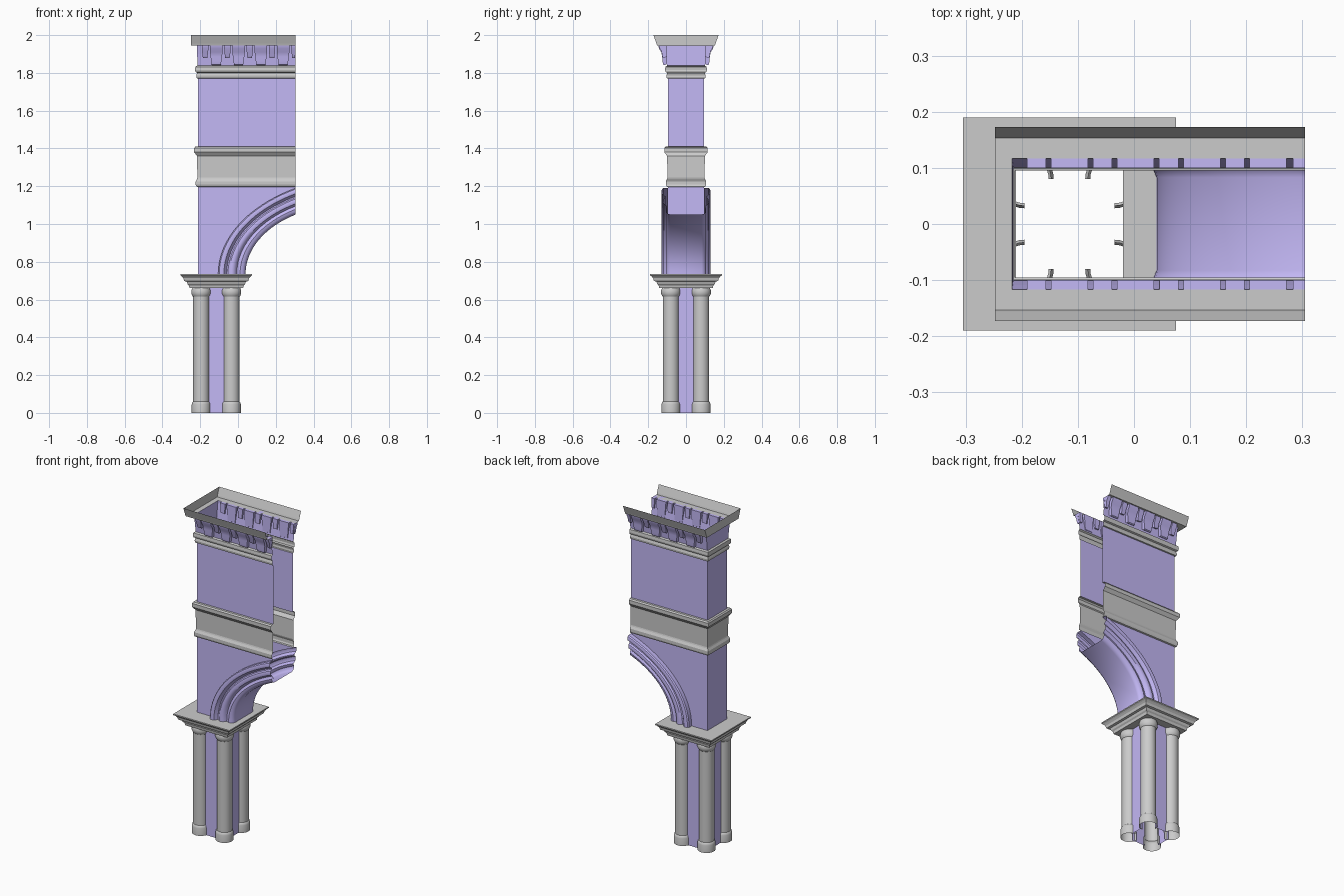
import bpy, bmesh
from math import sin, cos, pi, radians

if "Cube" in bpy.data.objects:
    bpy.data.objects.remove(bpy.data.objects["Cube"])

purple = bpy.data.materials.new("purple_stone")
purple.diffuse_color = (0.55, 0.48, 0.92, 1)
purple.use_nodes = True
purple.node_tree.nodes["Principled BSDF"].inputs["Base Color"].default_value = purple.diffuse_color

CX = -0.115           # pier centre
XL, XR, YW = -0.212, 0.305, 0.095   # left wall, open right end, wall half depth


def finish(name, bm, mat=None, smooth=None, mirror_y=False):
    bmesh.ops.remove_doubles(bm, verts=bm.verts, dist=1e-5)
    bmesh.ops.recalc_face_normals(bm, faces=bm.faces)
    me = bpy.data.meshes.new(name)
    bm.to_mesh(me)
    bm.free()
    ob = bpy.data.objects.new(name, me)
    bpy.context.collection.objects.link(ob)
    if mat:
        me.materials.append(mat)
    if smooth:
        bpy.ops.object.select_all(action='DESELECT')
        ob.select_set(True)
        bpy.context.view_layer.objects.active = ob
        bpy.ops.object.shade_smooth_by_angle(angle=radians(smooth))
    if mirror_y:
        m = ob.modifiers.new("mirror", 'MIRROR')
        m.use_axis = (False, True, False)
    return ob


def add_grid(bm, rows, closed=False):
    """Skin a list of equally long point rows with quads."""
    vs = [[bm.verts.new(p) for p in r] for r in rows]
    n = len(rows[0])
    for a, b in zip(vs, vs[1:]):
        for i in range(n if closed else n - 1):
            j = (i + 1) % n
            bm.faces.new((a[i], a[j], b[j], b[i]))


def u_band(name, profile, mat=None):
    """Sweep (x offset, y offset, z) points round the three walls."""
    bm = bmesh.new()
    add_grid(bm, [[(XR, -YW - oy, z), (XL - ox, -YW - oy, z),
                   (XL - ox, YW + oy, z), (XR, YW + oy, z)]
                  for ox, oy, z in profile])
    return finish(name, bm, mat)


def same(points):
    return [(o, o, z) for o, z in points]


# clustered corner columns, open towards the core
shaft = [(.05, 0), (.05, .045), (.047, .056), (.043, .06), (.043, .615), (.047, .62),
         (.052, .632), (.052, .648), (.047, .66)]
for sx, side in ((-1, "left"), (1, "right")):
    bm = bmesh.new()
    arc = [radians(-90 + 270 * i / 24) for i in range(25)]
    add_grid(bm, [[(CX + sx * (.08 + r * cos(a)), .08 + r * sin(a), z) for a in arc]
                  for r, z in shaft])
    finish(side + "_columns", bm, smooth=35, mirror_y=True)

# flat core panels between the columns
bm = bmesh.new()
for s in (-1, 1):
    add_grid(bm, [[(CX - .045, s * YW, z), (CX + .045, s * YW, z)] for z in (0, .66)])
    add_grid(bm, [[(CX + s * YW, -.045, z), (CX + s * YW, .045, z)] for z in (0, .66)])
finish("core_panels", bm, purple)

# stepped square capital
cap = [(.095, .66), (.142, .66), (.145, .675), (.152, .682), (.157, .695), (.17, .698),
       (.174, .713), (.182, .722), (.19, .728), (.19, .735), (.095, .735)]
bm = bmesh.new()
add_grid(bm, [[(CX + a * h, b * h, z) for a, b in ((-1, -1), (1, -1), (1, 1), (-1, 1))]
              for h, z in cap], closed=True)
finish("capital", bm)


# half arch: f = 0 is the outer edge, f = 1 the opening
def arch(f, t):
    start, rise = -.105 + .145 * f, .455 - .14 * f
    a = t * pi / 3
    return start + (XR - start) * (1 - cos(a)) * 2, .735 + rise * sin(a) / sin(pi / 3)


STEPS = [i / 20 for i in range(21)]
section = [(0, .095), (0, .12), (.04, .127), (.12, .13), (.21, .127), (.26, .118),
           (.31, .109), (.36, .11), (.41, .118), (.5, .121), (.59, .117), (.64, .108),
           (.68, .1), (.73, .102), (.8, .107), (.9, .104), (.97, .094), (1, .083), (1, 0)]
bm = bmesh.new()
add_grid(bm, [[(arch(f, t)[0], y, arch(f, t)[1]) for f, y in section] for t in STEPS])
finish("arch_moulding", bm, purple, smooth=35, mirror_y=True)

# lower wall around the arch
bm = bmesh.new()
edge = [(XL, .735)] + [arch(0, t) for t in STEPS]
add_grid(bm, [[(XL, 0, z0), *[(x, YW, z if i else .735) for i, (x, z) in enumerate(edge)]]
              if z0 < 1 else [(XL, 0, 1.195), *[(x, YW, 1.195) for x, z in edge]]
              for z0 in (.735, 1.195)])
finish("lower_wall", bm, purple, mirror_y=True)

# frieze band with mouldings
u_band("middle_band", same([(0, 1.195), (.008, 1.198), (.012, 1.208), (.012, 1.225),
       (.005, 1.238), (.003, 1.245), (.005, 1.36), (.014, 1.372), (.02, 1.38),
       (.02, 1.402), (.014, 1.41), (0, 1.41)]))
u_band("upper_wall", same([(0, 1.41), (0, 1.77)]), purple)
u_band("neck_moulding", same([(0, 1.77), (.007, 1.772), (.009, 1.785), (.006, 1.795),
       (.004, 1.8), (.013, 1.804), (.016, 1.815), (.014, 1.832), (.005, 1.838), (.005, 1.84)]))
u_band("bracket_frieze", [(.003, .006, 1.838), (.004, .014, 1.9), (.005, .022, 1.945)], purple)

# cornice: thin soffit and outward leaning crown
u_band("cornice", [(.005, .022, 1.945), (.036, .058, 1.945), (.036, .061, 1.955),
                   (.036, .078, 2.0)])

# alternating large and small brackets
large = [(.1, 1.85), (.114, 1.84), (.121, 1.845), (.125, 1.862), (.126, 1.885),
         (.131, 1.91), (.143, 1.928), (.146, 1.945), (.1, 1.945)]
small = [(.1, 1.885), (.12, 1.88), (.126, 1.89), (.13, 1.915), (.14, 1.932),
         (.141, 1.945), (.1, 1.945)]


def bracket(bm, x, half, prof):
    lo, hi = prof[1][1], 1.945
    sides = []
    for s in (-1, 1):
        sides.append([bm.verts.new((x + s * half * (.72 + .28 * min(1, 1.6 * (z - lo) / (hi - lo))), y, z))
                      for y, z in prof])
    n = len(prof)
    bm.faces.new(sides[0])
    bm.faces.new(sides[1][::-1])
    for i in range(n):
        j = (i + 1) % n
        bm.faces.new((sides[0][i], sides[1][i], sides[1][j], sides[0][j]))


for name, x0, count, half, prof in (("large_brackets", -.115, 4, .033, large),
                                    ("small_brackets", -.174, 4, .017, small)):
    bm = bmesh.new()
    for i in range(count):
        bracket(bm, x0 + i * .118, half, prof)
    if prof is small:
        bracket(bm, .294, .011, prof)
    finish(name, bm, purple, smooth=30, mirror_y=True)
